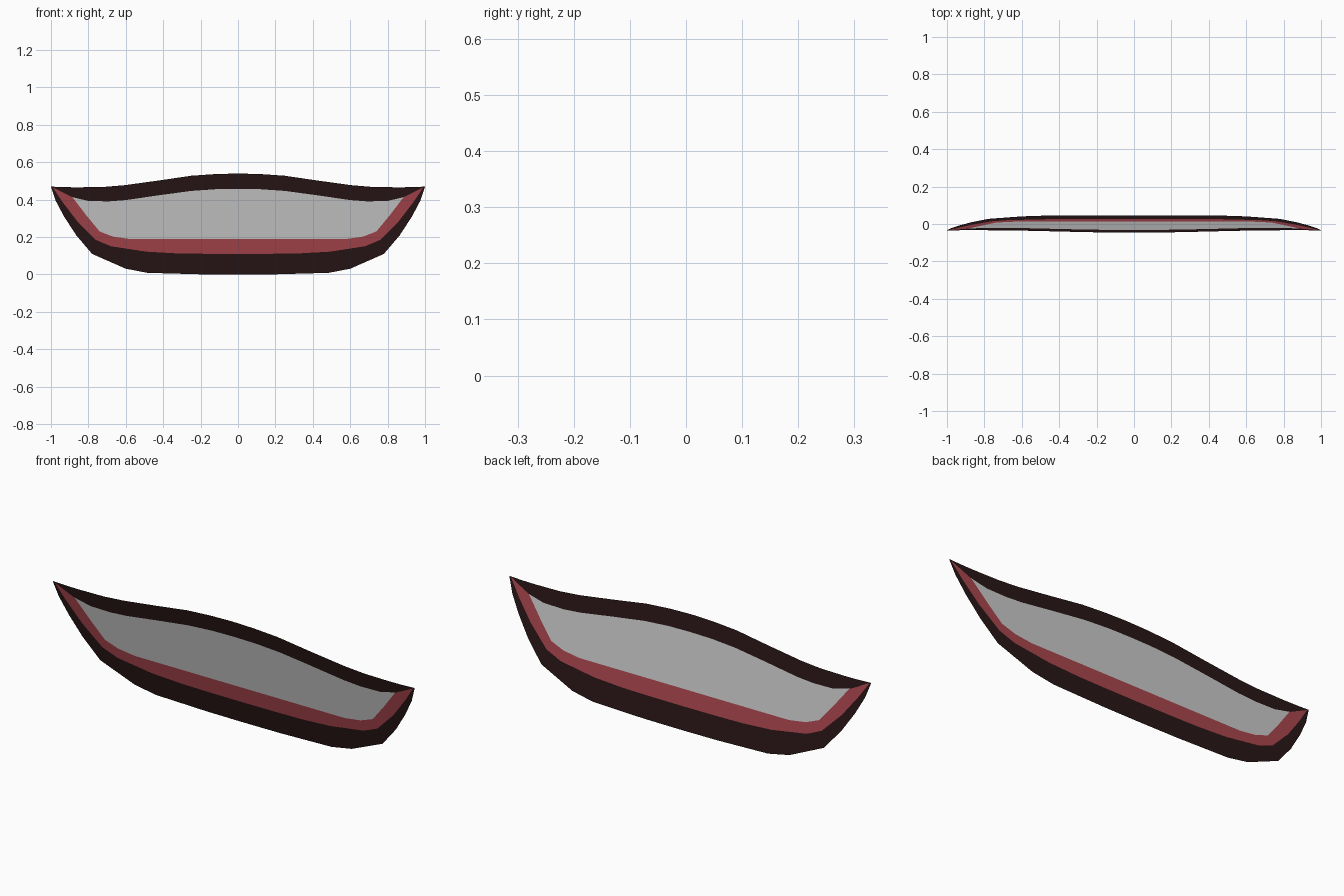
import bpy

if "Cube" in bpy.data.objects:
    bpy.data.objects.remove(bpy.data.objects["Cube"])

def depth(z):
    # everything lies in one sheet whose top leans forward
    return 0.046 - 0.17 * z

def material(name, color):
    m = bpy.data.materials.new(name)
    m.diffuse_color = color
    m.use_nodes = True
    m.node_tree.nodes["Principled BSDF"].inputs["Base Color"].default_value = m.diffuse_color
    return m

def strip(name, upper, lower, mat=None):
    # band of flat faces between two half outlines, mirrored across x = 0
    n = len(upper)
    verts = [(x, depth(z), z) for x, z in upper + lower]
    faces = [(i, n + i, n + i + 1, i + 1) for i in range(n - 1)]
    me = bpy.data.meshes.new(name)
    me.from_pydata(verts, [], faces)
    me.validate()
    ob = bpy.data.objects.new(name, me)
    bpy.context.collection.objects.link(ob)
    mod = ob.modifiers.new("mirror", 'MIRROR')
    mod.use_clip = True
    if mat:
        me.materials.append(mat)
    return ob

dark = material("dark_trim", (0.022, 0.008, 0.008, 1))
red = material("red_trim", (0.40, 0.06, 0.075, 1))

# half outlines from the left corner to the centre
top_outer = [(-1, .47), (-.93, .467), (-.86, .466), (-.72, .468), (-.61, .477),
             (-.42, .503), (-.25, .528), (-.12, .537), (0, .54)]
top_inner = [(-.99, .465), (-.89, .415), (-.8, .393), (-.69, .391), (-.6, .398),
             (-.42, .424), (-.25, .447), (-.12, .456), (0, .458)]
red_inner = [(-.98, .462), (-.885, .413), (-.81, .315), (-.74, .23), (-.67, .203),
             (-.58, .19), (-.4, .19), (-.2, .19), (0, .19)]
red_outer = [(-.99, .465), (-.94, .39), (-.86, .285), (-.76, .185), (-.68, .151),
             (-.49, .122), (-.33, .113), (-.2, .111), (0, .11)]
bottom = [(-1, .47), (-.975, .395), (-.93, .31), (-.865, .21), (-.78, .11),
          (-.6, .031), (-.485, .009), (-.2, .001), (0, 0)]

# upper dark rim
strip("upper_rim", top_outer, top_inner, dark)
# grey centre panel
strip("centre_panel", top_inner[1:], red_inner[1:])
# red inner band
strip("red_band", red_inner, red_outer, red)
# small red filler joining the band to the rim at the corners
# lower dark rim
strip("lower_rim", red_outer, bottom, dark)
